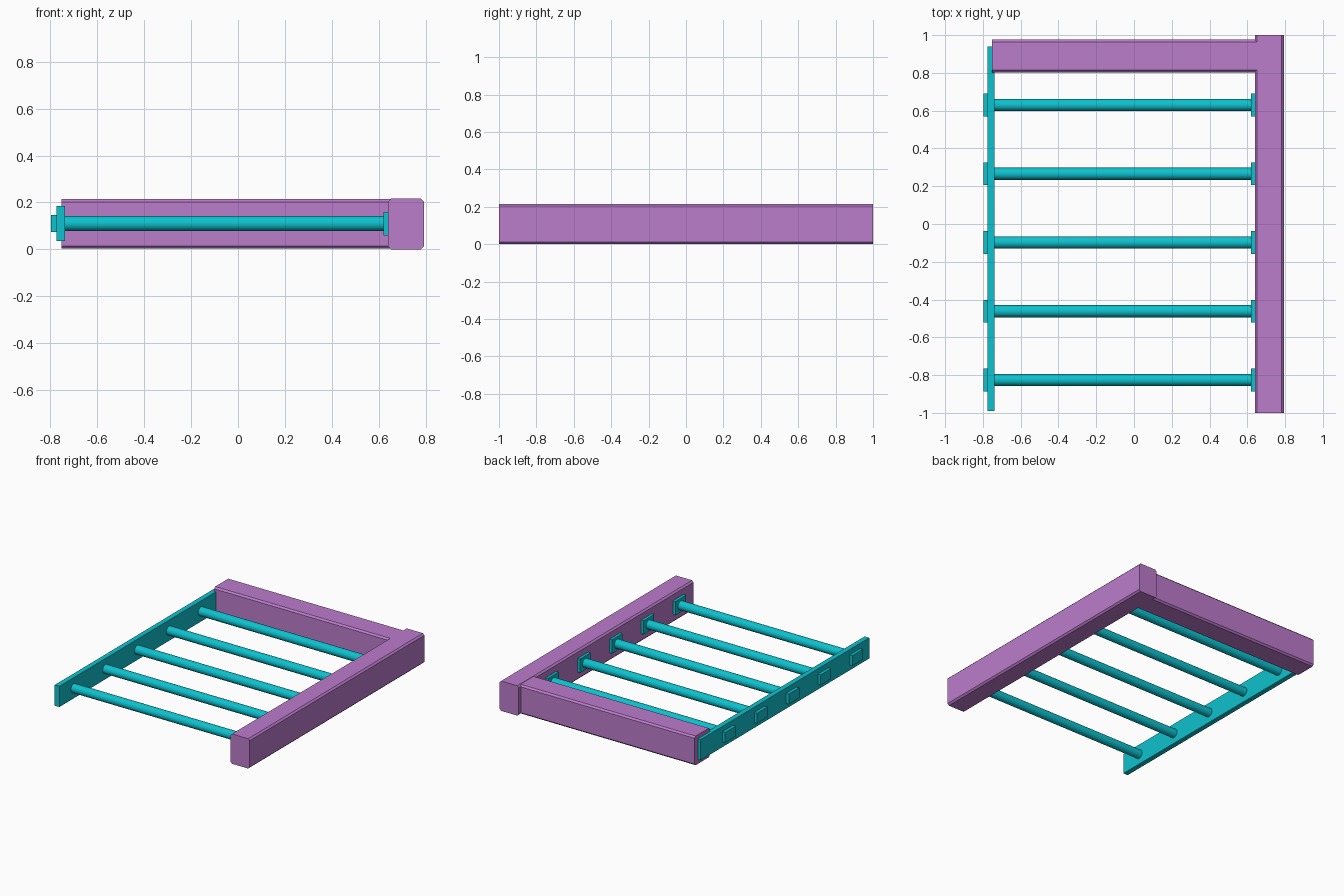
import bpy
from mathutils import Matrix

cube = bpy.data.objects.get("Cube")
if cube:
    bpy.data.objects.remove(cube, do_unlink=True)


def material(name, colour):
    mat = bpy.data.materials.new(name)
    mat.use_nodes = True
    mat.diffuse_color = colour
    mat.node_tree.nodes["Principled BSDF"].inputs["Base Color"].default_value = colour
    return mat


purple = material("purple paint", (0.50, 0.20, 0.60, 1))
teal = material("teal paint", (0.004, 0.54, 0.62, 1))


def box(name, x, y, z, mat):
    """Box spanning the given (low, high) ranges."""
    spans = (x, y, z)
    bpy.ops.mesh.primitive_cube_add(size=1, location=[(a + b) / 2 for a, b in spans])
    obj = bpy.context.object
    obj.name = name
    obj.data.transform(Matrix.Diagonal([b - a for a, b in spans] + [1]))
    obj.data.materials.append(mat)
    return obj


def beam(name, x, y, z, axis):
    """Timber whose long edges along the axis are chamfered."""
    obj = box(name, x, y, z, purple)
    mesh = obj.data
    weight = mesh.attributes.new("bevel_weight_edge", "FLOAT", "EDGE")
    for edge in mesh.edges:
        a, b = (mesh.vertices[i].co for i in edge.vertices)
        weight.data[edge.index].value = float(abs(a[axis] - b[axis]) > 0.5)
    bevel = obj.modifiers.new("chamfer", "BEVEL")
    bevel.limit_method = "WEIGHT"
    bevel.width = 0.012
    bevel.segments = 1


# Timber frame
beam("side_beam", (0.64, 0.793), (-1, 1), (0, 0.216), 1)
beam("back_beam", (-0.753, 0.65), (0.803, 0.976), (0.003, 0.214), 0)

# Mounting rail
box("side_rail", (-0.775, -0.738), (-0.99, 0.94), (0.035, 0.185), teal)

# Rungs with a bracket at the beam and a cap outside the rail
for i in range(5):
    y = 0.63 - i * 0.364
    bpy.ops.mesh.primitive_cylinder_add(vertices=24, radius=0.032, depth=1.39,
                                        location=(-0.055, y, 0.11),
                                        rotation=(0, 1.5708, 0))
    rung = bpy.context.object
    rung.name = f"rung_{i + 1}"
    rung.data.materials.append(teal)
    bpy.ops.object.shade_smooth_by_angle()
    span = (y - 0.06, y + 0.06)
    box(f"beam_bracket_{i + 1}", (0.62, 0.643), span, (0.06, 0.16), teal)
    box(f"rail_cap_{i + 1}", (-0.797, -0.77), span, (0.073, 0.147), teal)
